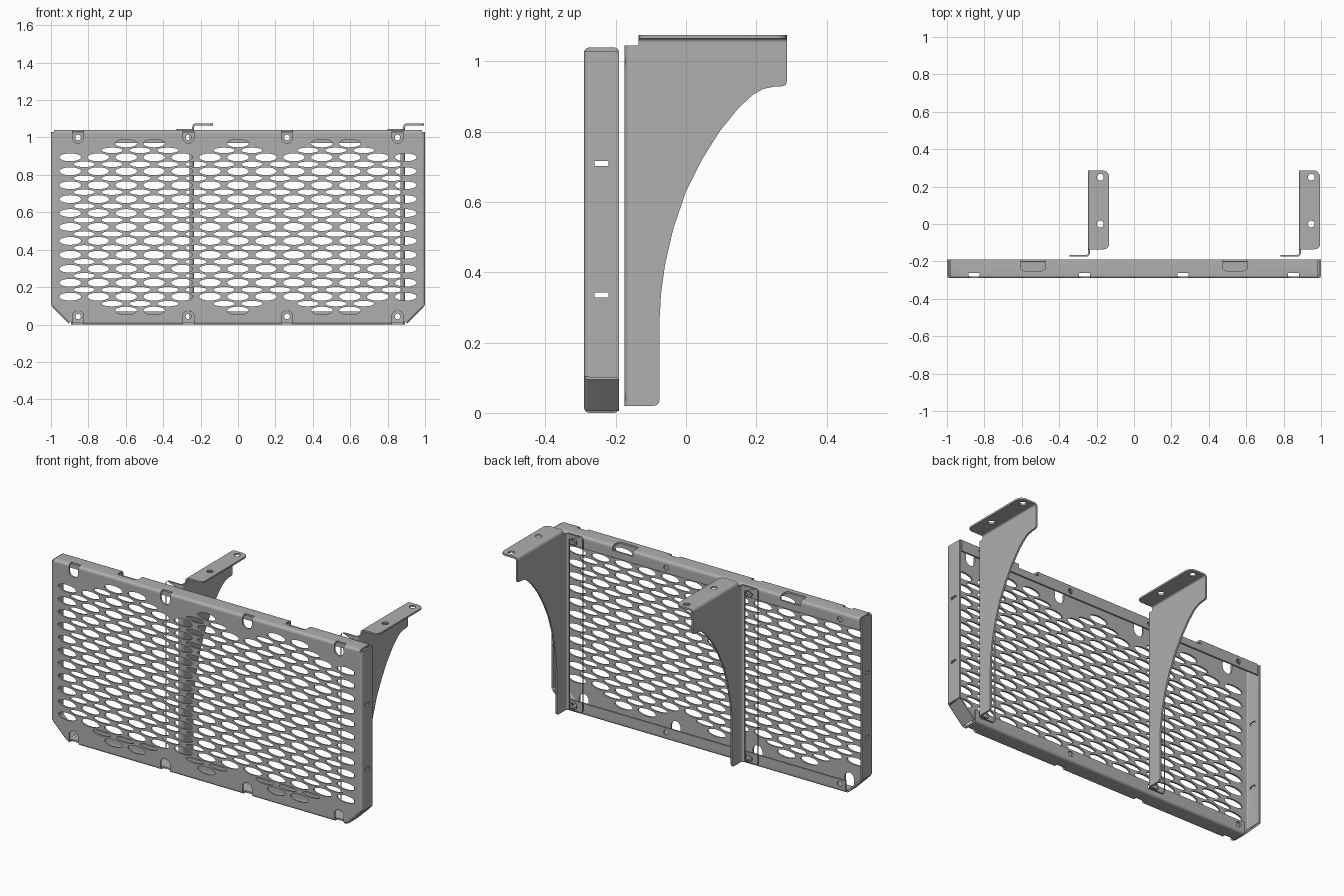
import bpy, bmesh, math
from mathutils import Matrix, Vector

if "Cube" in bpy.data.objects:
    bpy.data.objects.remove(bpy.data.objects["Cube"])

metal = bpy.data.materials.new("grey_metal")
metal.diffuse_color = (0.43, 0.43, 0.43, 1)
metal.use_nodes = True
metal.node_tree.nodes["Principled BSDF"].inputs["Base Color"].default_value = metal.diffuse_color

T = 0.01            # sheet thickness
R = 0.018           # size of the folded edges
H = 1.04            # panel height
NOTCHES = (-0.855, -0.265, 0.262, 0.853)


def frame(u, v, w, origin=(0, 0, 0)):
    """Matrix whose local axes are u, v, w."""
    m = Matrix((u, v, w)).transposed().to_4x4()
    m.translation = Vector(origin)
    return m


X, Y, Z = (1, 0, 0), (0, 1, 0), (0, 0, 1)
def facing_front(y): return frame(X, Z, (0, -1, 0), (0, y, 0))
def facing_side(x): return frame(Y, Z, X, (x, 0, 0))
def facing_up(z): return frame(X, Y, Z, (0, 0, z))


def plate(name, loops, t, m):
    """Filled outline (first loop) with holes, of thickness t."""
    cu = bpy.data.curves.new(name, 'CURVE')
    cu.dimensions = '2D'
    cu.fill_mode = 'BOTH'
    cu.extrude = t / 2
    for loop in loops:
        s = cu.splines.new('POLY')
        s.points.add(len(loop) - 1)
        for p, c in zip(s.points, loop):
            p.co = (c[0], c[1], 0, 1)
        s.use_cyclic_u = True
    tmp = bpy.data.objects.new(name + "_curve", cu)
    bpy.context.collection.objects.link(tmp)
    dg = bpy.context.evaluated_depsgraph_get()
    me = bpy.data.meshes.new_from_object(tmp.evaluated_get(dg))
    bpy.data.objects.remove(tmp)
    bpy.data.curves.remove(cu)
    bm = bmesh.new()
    bm.from_mesh(me)
    bmesh.ops.remove_doubles(bm, verts=bm.verts, dist=1e-5)
    bmesh.ops.transform(bm, matrix=m, verts=bm.verts)
    bmesh.ops.recalc_face_normals(bm, faces=bm.faces)
    bm.to_mesh(me)
    bm.free()
    me.name = name
    me.materials.clear()
    me.materials.append(metal)
    ob = bpy.data.objects.new(name, me)
    bpy.context.collection.objects.link(ob)
    return ob


def ellipse(x, y, a, b, n=20):
    return [(x + a * math.cos(2 * math.pi * i / n), y + b * math.sin(2 * math.pi * i / n)) for i in range(n)]


def rect(x0, y0, x1, y1):
    return [(x0, y0), (x1, y0), (x1, y1), (x0, y1)]


def slot(x, y, half, r, n=8):
    """Horizontal slot with round ends."""
    arc = [math.pi * (i / n - 0.5) for i in range(n + 1)]
    return ([(x + half - r + r * math.cos(a), y + r * math.sin(a)) for a in arc] +
            [(x - half + r - r * math.cos(a), y - r * math.sin(a)) for a in arc])


def rounded(pts, n=5):
    """Points (x, y[, radius]); those with a radius become round corners."""
    out = []
    for i, p in enumerate(pts):
        c = Vector(p[:2])
        if len(p) < 3:
            out.append(tuple(c))
            continue
        a = c + (Vector(pts[i - 1][:2]) - c).normalized() * p[2]
        b = c + (Vector(pts[(i + 1) % len(pts)][:2]) - c).normalized() * p[2]
        for k in range(n + 1):
            s = k / n
            out.append(tuple(a * (1 - s) ** 2 + c * 2 * s * (1 - s) + b * s * s))
    return out


def ribbon(path, t=T):
    """Closed outline of a sheet that follows a path."""
    p = [Vector(q) for q in path]
    left, right = [], []
    for i, q in enumerate(p):
        d0 = (q - p[max(i - 1, 0)]).normalized()
        d1 = (p[min(i + 1, len(p) - 1)] - q).normalized()
        d = (d0 + d1).normalized()
        k = t / 2 / max(d.dot(d1 if d1.length else d0), 0.5)
        off = Vector((-d.y, d.x)) * k
        left.append(tuple(q + off))
        right.append(tuple(q - off))
    return left + right[::-1]


def cut(ob, cutters):
    for c in cutters:
        mod = ob.modifiers.new("cut", 'BOOLEAN')
        mod.operation = 'DIFFERENCE'
        mod.solver = 'EXACT'
        mod.object = c
    dg = bpy.context.evaluated_depsgraph_get()
    me = bpy.data.meshes.new_from_object(ob.evaluated_get(dg))
    ob.modifiers.clear()
    ob.data = me
    for c in cutters:
        bpy.data.objects.remove(c)


# Perforated front sheet with mounting notches
def notch(x, z, sign):
    half = [math.pi * i / 8 for i in range(9)]
    return [(x - 0.03 * math.cos(a), z + sign * 0.03 * math.sin(a)) for a in half]


outline = [(-0.9 + R * 0.414, R)]
for x in NOTCHES:
    pts = notch(x, 0.045, 1)
    outline += [(pts[0][0], R)] + pts + [(pts[-1][0], R)]
outline += [(0.9 - R * 0.414, R), (1 - R, 0.1 + R * 0.414), (1 - R, H - R)]
for x in reversed(NOTCHES):
    pts = notch(x, H - 0.04, -1)[::-1]
    outline += [(pts[0][0], H - R)] + pts + [(pts[-1][0], H - R)]
outline += [(-1 + R, H - R), (-1 + R, 0.1 + R * 0.414)]

PX, PZ, Z0 = 0.1495, 0.0745, 0.149
holes = []
for k in range(11):
    holes += [ellipse(i * PX, Z0 + k * PZ, 0.058, 0.021) for i in range(-6, 7)]
for k in range(10):
    holes += [ellipse((i + 0.5) * PX, Z0 + (k + 0.5) * PZ, 0.056, 0.0145) for i in range(-6, 6)]
for k in (-1, 11):
    holes += [ellipse(i * PX, Z0 + k * PZ, 0.058, 0.021) for i in (-4, -3, 0, 3, 4)]
for k in (-0.5, 10.5):
    holes += [ellipse(i * PX, Z0 + k * PZ, 0.056, 0.0145)
              for i in (-4.5, -3.5, -2.5, -0.5, 0.5, 2.5, 3.5, 4.5)]
plate("front_mesh", [outline] + holes, T, facing_front(-0.285))


# Folded rims, with an optional return lip at the back
def rim(name, a, b, n, lip=0):
    n = Vector((n[0], 0, n[1])).normalized()
    path = [(-R, -0.285), (-T / 2, -0.285, 0.012)]
    path += [(-T / 2, -0.195, 0.012), (-lip, -0.195)] if lip else [(-T / 2, -0.19)]
    mid = ((a[0] + b[0]) / 2, 0, (a[1] + b[1]) / 2)
    m = frame(n, Y, n.cross(Vector(Y)), mid)
    return plate(name, [ribbon(rounded(path))], math.dist(a, b), m)


top = rim("top_rim", (-0.985, H), (0.985, H), (0, 1), 0.07)
bottom = rim("bottom_rim", (-0.893, 0), (0.893, 0), (0, -1), 0.07)
for ob, z, zh in ((top, H, 1.0), (bottom, 0, 0.043)):
    cutters = []
    for x in NOTCHES:
        cutters.append(plate("cutter", [rect(x - 0.03, z - 0.04, x + 0.03, z + 0.04)], 0.05, facing_front(-0.288)))
        cutters.append(plate("cutter", [ellipse(x, zh, 0.015, 0.015, 16)], 0.05, facing_front(-0.195)))
    if ob is top:
        for x in (-0.54, 0.54):
            shape = rounded([(x - 0.065, -0.25, 0.02), (x + 0.065, -0.25, 0.02),
                             (x + 0.065, -0.15), (x - 0.065, -0.15)])
            cutters.append(plate("cutter", [shape], 0.06, facing_up(H)))
    cut(ob, cutters)

for s, side in ((-1, "left"), (1, "right")):
    ob = rim(side + "_rim", (s, 0.103), (s, 1.03), (s, 0))
    cut(ob, [plate("cutter", [rect(-0.26, z - 0.007, -0.22, z + 0.007)], 0.06, facing_side(s))
             for z in (0.335, 0.71)])
    rim(side + "_corner_rim", (s * 0.905, 0.005), (s * 0.995, 0.095), (s, -1))


# Brackets: foot, curved web, top tab and the two bends between them
def bracket(name, x):
    foot = rounded([(x - 0.105, 0.02, 0.02), (x - 0.02, 0.02), (x - 0.02, 1.045), (x - 0.105, 1.045, 0.02)])
    plate(name + "_foot", [foot] + [slot(x - 0.035, z, 0.03, 0.015) for z in (0.045, 1.0)],
          T, facing_front(-0.17))
    plate(name + "_foot_bend", [ribbon(rounded([(x - 0.02, -0.17), (x, -0.17, 0.018), (x, -0.15)]))],
          1.025, facing_up(0.5325))
    web = rounded([(-0.15, 0.02), (-0.075, 0.02, 0.02), (-0.075, 0.27), (-0.071, 0.34), (-0.06, 0.42),
                   (-0.036, 0.525), (0, 0.63), (0.045, 0.72), (0.095, 0.80), (0.15, 0.868),
                   (0.19, 0.905), (0.22, 0.922), (0.25, 0.928), (0.287, 0.93, 0.015),
                   (0.287, 1.052), (-0.135, 1.052), (-0.135, 1.045), (-0.15, 1.045)])
    plate(name + "_web", [web], T, facing_side(x))
    plate(name + "_top_bend", [ribbon(rounded([(x, 1.05), (x, 1.07, 0.018), (x + 0.02, 1.07)]))],
          0.422, facing_front(0.076))
    tab = rounded([(x + 0.02, -0.135), (x + 0.107, -0.135, 0.03), (x + 0.107, 0.287, 0.04), (x + 0.02, 0.287)])
    plate(name + "_top_tab", [tab] + [ellipse(x + 0.06, y, 0.018, 0.018) for y in (0, 0.25)],
          T, facing_up(1.07))


bracket("middle_bracket", -0.24)
bracket("right_bracket", 0.888)

bpy.context.view_layer.update()
bpy.ops.object.select_all(action='SELECT')
bpy.context.view_layer.objects.active = top
bpy.ops.object.shade_smooth_by_angle(angle=math.radians(30))
